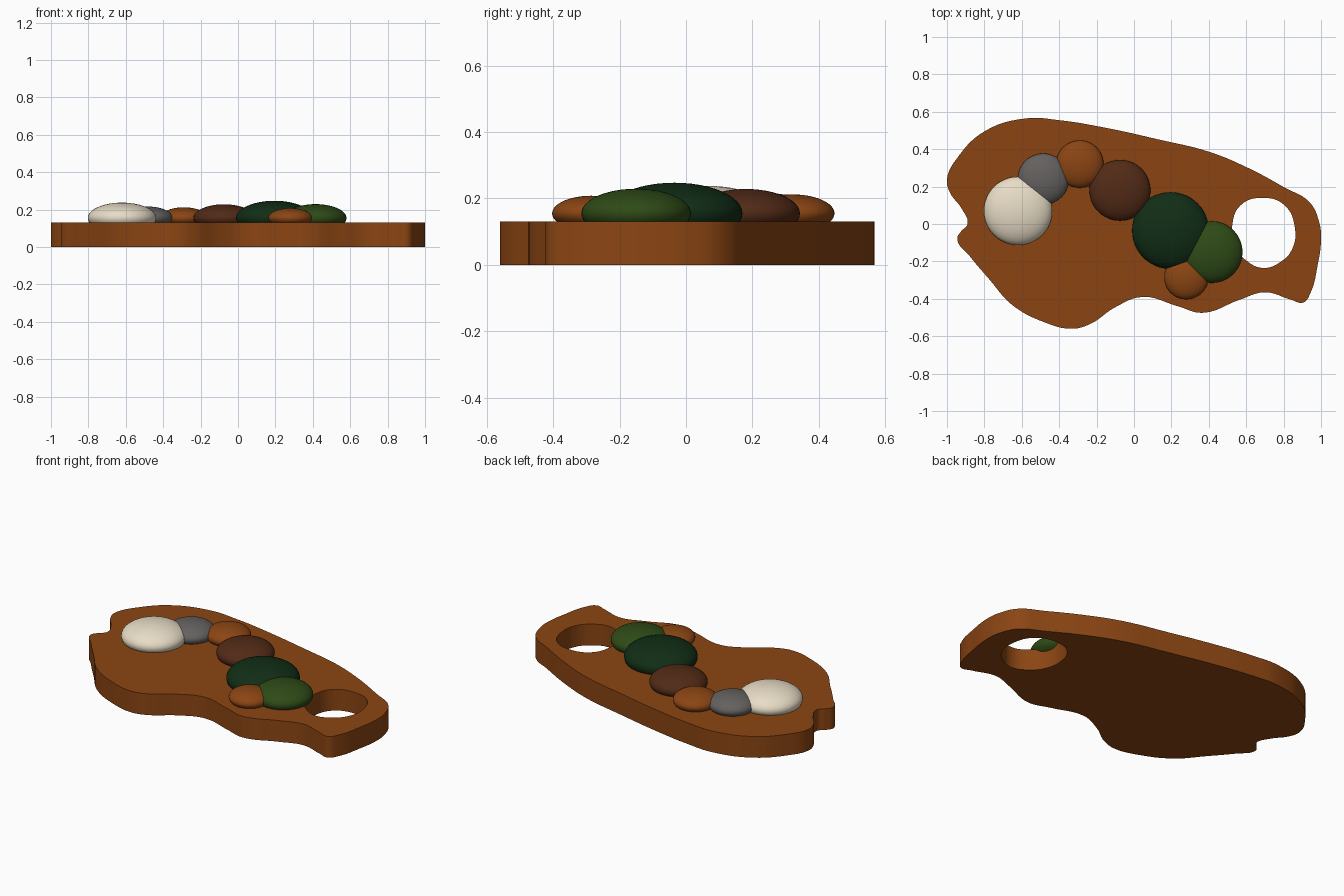
import bpy
import math

if "Cube" in bpy.data.objects:
    bpy.data.objects.remove(bpy.data.objects["Cube"])

BOARD_TOP = 0.13


def material(name, r, g, b):
    """Flat material from 0-255 display values."""
    def lin(c):
        c /= 255
        return c / 12.92 if c <= 0.04045 else ((c + 0.055) / 1.055) ** 2.4
    m = bpy.data.materials.new(name)
    m.diffuse_color = (lin(r), lin(g), lin(b), 1)
    m.use_nodes = True
    m.node_tree.nodes["Principled BSDF"].inputs["Base Color"].default_value = m.diffuse_color
    return m


wood = material("saddle_brown", 139, 69, 19)
cream = material("cream", 250, 238, 214)
grey = material("grey", 100, 97, 95)
umber = material("dark_brown", 82, 42, 22)
pine = material("dark_green", 17, 45, 22)
olive = material("olive_green", 46, 74, 22)


def add_loop(curve, points):
    """Closed smooth spline through the given points."""
    s = curve.splines.new('BEZIER')
    s.bezier_points.add(len(points) - 1)
    for bp, (x, y) in zip(s.bezier_points, points):
        bp.co = (x, y, 0)
        bp.handle_left_type = bp.handle_right_type = 'AUTO'
    s.use_cyclic_u = True
    s.resolution_u = 6


# Board: outline with a thumb hole, filled and extruded
outline = [
    (-1.0, .24), (-.94, .36), (-.80, .495), (-.575, .565), (-.40, .555),
    (-.18, .52), (.14, .45), (.405, .385), (.62, .295), (.805, .195),
    (.94, .115), (.99, .01), (1.0, -.08), (.98, -.23), (.945, -.365),
    (.905, -.42), (.84, -.405), (.70, -.365), (.565, -.405), (.365, -.475),
    (.235, -.44), (.045, -.39), (-.10, -.445), (-.235, -.535), (-.33, -.56),
    (-.48, -.525), (-.655, -.43), (-.77, -.30), (-.88, -.17), (-.945, -.08),
    (-.925, -.04), (-.89, 0), (-.92, .08), (-.985, .17)]
thumb_hole = [
    (.69, .14), (.805, .10), (.86, -.02), (.845, -.135), (.78, -.205),
    (.69, -.235), (.60, -.195), (.54, -.12), (.525, -.01), (.57, .10)]

curve = bpy.data.curves.new("palette_board", 'CURVE')
curve.dimensions = '2D'
curve.fill_mode = 'BOTH'
curve.extrude = BOARD_TOP / 2
add_loop(curve, outline)
add_loop(curve, thumb_hole)
board = bpy.data.objects.new("palette_board", curve)
bpy.context.collection.objects.link(board)
board.location.z = BOARD_TOP / 2
bpy.context.view_layer.objects.active = board
board.select_set(True)
bpy.ops.object.convert(target='MESH')
board = bpy.context.object
board.data.materials.clear()
board.data.materials.append(wood)

# Weld the caps to the rim, then smooth the sides only
bpy.ops.object.mode_set(mode='EDIT')
bpy.ops.mesh.select_all(action='SELECT')
bpy.ops.mesh.remove_doubles(threshold=0.0005)
bpy.ops.mesh.normals_make_consistent(inside=False)
bpy.ops.object.mode_set(mode='OBJECT')
bpy.ops.object.shade_smooth_by_angle(angle=math.radians(40))

# Paint dabs: flattened spheres sitting on the board
dabs = [
    ("cream_paint", -.62, .07, .183, cream),
    ("grey_paint", -.485, .24, .137, grey),
    ("light_brown_paint", -.29, .32, .127, wood),
    ("dark_brown_paint", -.075, .18, .163, umber),
    ("dark_green_paint", .195, -.035, .205, pine),
    ("olive_paint", .415, -.15, .165, olive),
    ("small_brown_paint", .28, -.285, .118, wood)]
for name, x, y, r, mat in dabs:
    bpy.ops.mesh.primitive_uv_sphere_add(
        segments=48, ring_count=24, radius=1, location=(x, y, 0.155))
    dab = bpy.context.object
    dab.name = name
    dab.scale = (r, r, r * 0.45)
    dab.data.materials.append(mat)
    bpy.ops.object.shade_smooth()
